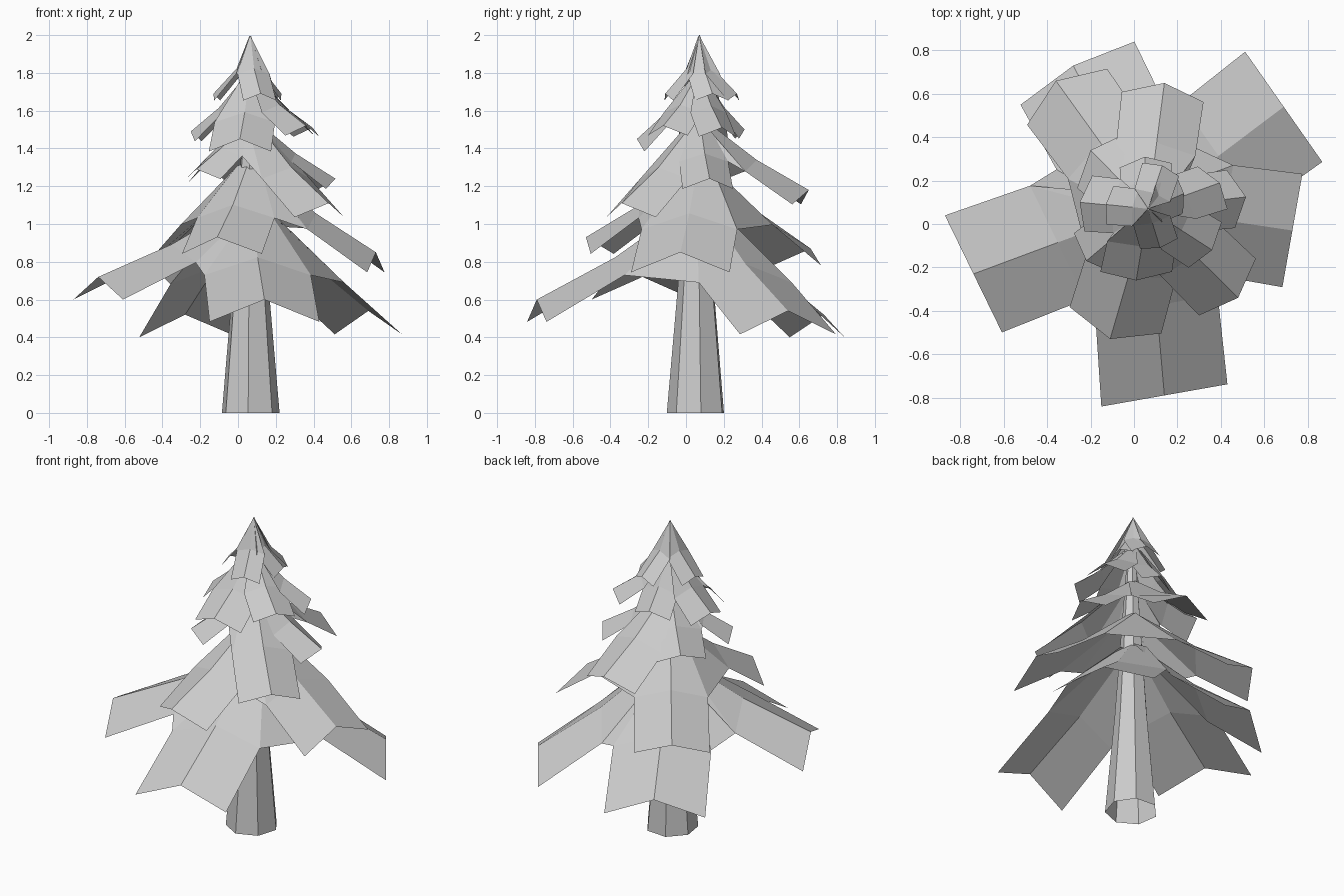
import bpy, math
from mathutils import Vector

if "Cube" in bpy.data.objects:
    bpy.data.objects.remove(bpy.data.objects["Cube"])

CX, CY = 0.065, 0.07


def add_mesh(name, verts, faces):
    me = bpy.data.meshes.new(name)
    me.from_pydata(verts, [], faces)
    me.update()
    ob = bpy.data.objects.new(name, me)
    bpy.context.collection.objects.link(ob)
    return ob


# Trunk: tapered seven-sided tube, open at the bottom
SIDES = 7
rings = [(0, 0.157), (0.65, 0.10), (1.9, 0.015)]
verts = [(CX + r * math.cos(math.tau * (i + 0.17) / SIDES),
          0.055 + r * math.sin(math.tau * (i + 0.17) / SIDES), z)
         for z, r in rings for i in range(SIDES)]
faces = [(k * SIDES + i, k * SIDES + (i + 1) % SIDES,
          (k + 1) * SIDES + (i + 1) % SIDES, (k + 1) * SIDES + i)
         for k in range(len(rings) - 1) for i in range(SIDES)]
add_mesh("trunk", verts, faces)


def branch_points(root_z, frac, x, y, z, half, yaw, setback):
    """Three rows (root, middle, tip) of right corner, ridge, left corner."""
    a = math.radians(yaw)
    fwd = Vector((math.cos(a), math.sin(a), 0))
    side = Vector((-fwd.y, fwd.x, 0))
    tip = Vector((x, y, z))
    out = Vector((x - CX, y - CY, 0)).normalized()
    top = root_z > 1.95
    root = Vector((CX, CY, root_z)) + out * (0.003 if top else 0.03)
    mid = root.lerp(tip, frac)
    mid.z = z + 0.43 * (root_z - z)
    rows = [(root, (0.03 if top else 0.28) * half, 0.1 * half, 0),
            (mid, 0.97 * half, 0.32 * half, setback * 0.6),
            (tip, half, 0.40 * half, setback)]
    pts = []
    for p, w, drop, back in rows:
        d = Vector((0, 0, -drop)) - fwd * back
        pts += [p - side * w + d, p, p + side * w + d]
    return pts


def tier(name, root_z, frac, items):
    """Ring of folded drooping branches joined by webs near the trunk."""
    items = sorted(items, key=lambda it: it[4] % 360)
    verts, faces = [], []
    for it in items:
        b = len(verts)
        verts += branch_points(root_z, frac, *it)
        faces += [(b + r * 3 + c, b + r * 3 + c + 3, b + r * 3 + c + 4, b + r * 3 + c + 1)
                  for r in range(2) for c in range(2)]
    centre = Vector((CX, CY, 0))
    for i in range(len(items)):
        a, b = 9 * i, 9 * ((i + 1) % len(items))
        u, v = verts[a + 5] - centre, verts[b + 3] - centre
        if u.x * v.y - u.y * v.x > 0:
            faces += [(a + 2, a + 5, b + 3), (a + 2, b + 3, b)]
    add_mesh(name, verts, faces)


# Each branch: ridge tip x, y, z, half width, heading, corner setback
tier("branches_bottom", 1.12, 0.5, [
    (0.14, -0.79, 0.60, 0.295, -80, 0), (-0.74, -0.23, 0.72, 0.30, 206, 0),
    (0.69, 0.54, 0.54, 0.31, 35, 0), (-0.28, 0.73, 0.52, 0.30, 119, 0.04)])
tier("branches_low", 1.33, 0.5, [
    (0.73, -0.03, 0.85, 0.265, -10, 0), (-0.36, 0.66, 0.87, 0.225, 125, 0.09),
    (-0.11, -0.53, 0.93, 0.22, 254, 0.09)])
tier("branches_middle", 1.55, 0.5, [
    (0.48, -0.34, 1.11, 0.185, -45, 0.07), (0.14, 0.65, 1.18, 0.19, 83, 0.065),
    (0.516, 0.125, 1.24, 0.135, 8, 0.07), (-0.20, 0.34, 1.29, 0.17, 138, 0.07),
    (-0.22, -0.17, 1.29, 0.13, 225, 0.05)])
tier("branches_high", 1.78, 0.48, [
    (0.01, -0.26, 1.45, 0.165, 270, 0.04), (0.36, -0.12, 1.52, 0.13, -36, 0.04),
    (0.395, 0.19, 1.51, 0.12, 35, 0.04), (0.05, 0.31, 1.50, 0.12, 95, 0.04),
    (-0.25, 0.10, 1.49, 0.13, 172, 0.04)])
tier("branches_top", 2.00, 0.36, [
    (0.12, -0.11, 1.69, 0.09, -75, 0.02), (-0.13, 0.09, 1.69, 0.09, 170, 0.02),
    (0.13, 0.27, 1.69, 0.09, 70, 0.02), (0.23, 0.14, 1.69, 0.09, 10, 0.02)])
